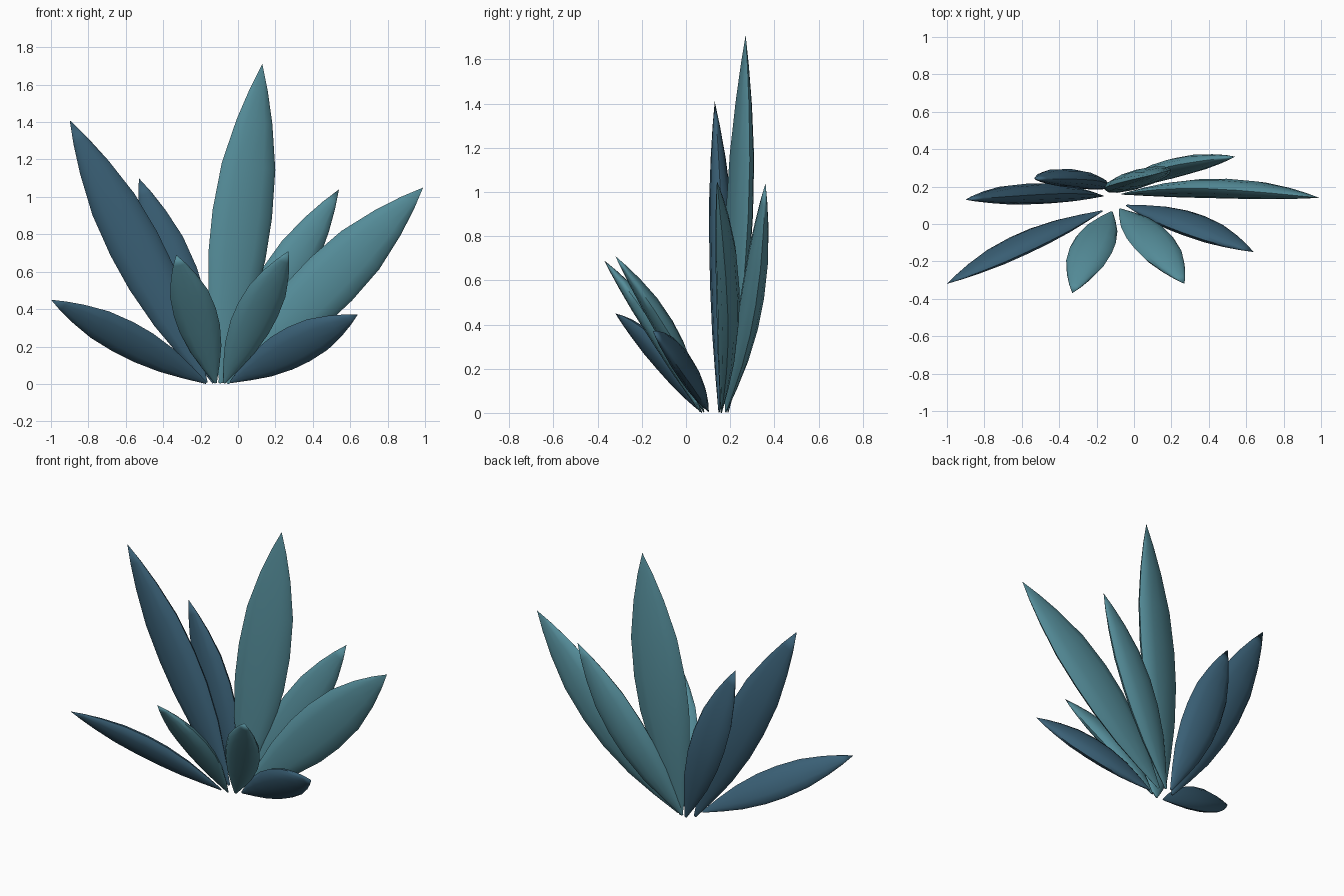
import bpy, bmesh, math
from mathutils import Vector

if "Cube" in bpy.data.objects:
    bpy.data.objects.remove(bpy.data.objects["Cube"])


def material(name, rgb):
    m = bpy.data.materials.new(name)
    m.diffuse_color = (*rgb, 1)
    m.use_nodes = True
    m.node_tree.nodes["Principled BSDF"].inputs["Base Color"].default_value = m.diffuse_color
    return m


TEAL = material("teal leaf", (0.09, 0.265, 0.32))
BLUE = material("dark blue leaf", (0.042, 0.116, 0.18))

# Half-width along the leaf: (position, share of full width)
OUTLINE = [(0, .06), (.12, .42), (.25, .75), (.4, .96), (.53, 1),
           (.68, .9), (.82, .6), (.92, .3)]
SIDES = 12  # points around the oval section


def leaf(name, mat, base, tip, width, normal, bow, flat=0.4):
    """Pointed, fleshy oval-section blade, arched along its normal."""
    base, tip = Vector(base), Vector(tip)
    d = (tip - base).normalized()
    n = Vector(normal)
    n = (n - d * n.dot(d)).normalized()
    w = n.cross(d)
    bm = bmesh.new()
    rings = []
    for t, f in OUTLINE:
        c = base.lerp(tip, t) + n * bow * math.sin(math.pi * t)
        ring = []
        for i in range(SIDES):
            a = 2 * math.pi * i / SIDES
            r = f * width / 2
            ring.append(bm.verts.new(c + w * (r * math.cos(a)) + n * (r * flat * math.sin(a))))
        rings.append(ring)
    for a, b in zip(rings, rings[1:]):
        for i in range(SIDES):
            j = (i + 1) % SIDES
            bm.faces.new((a[i], a[j], b[j], b[i]))
    point = bm.verts.new(tip)
    for i in range(SIDES):
        bm.faces.new((rings[-1][i], rings[-1][(i + 1) % SIDES], point))
    bm.faces.new(rings[0])
    bmesh.ops.recalc_face_normals(bm, faces=bm.faces)
    mesh = bpy.data.meshes.new(name)
    bm.to_mesh(mesh)
    bm.free()
    mesh.materials.append(mat)
    mesh.shade_smooth()
    mesh.set_sharp_from_angle(angle=math.radians(65))
    bpy.context.collection.objects.link(bpy.data.objects.new(name, mesh))


# Upright back fan
leaf("tall_centre_leaf", TEAL, (-.09, .18, .005), (.13, .27, 1.71), .33, (-.24, .97, 0), .015, .3)
leaf("tall_left_leaf", BLUE, (-.17, .15, .005), (-.90, .13, 1.41), .28, (0, 1, 0), .022)
leaf("back_left_leaf", BLUE, (-.13, .19, .005), (-.53, .24, 1.10), .25, (.08, 1, 0), .028)
leaf("back_right_leaf", TEAL, (-.10, .18, .005), (.54, .36, 1.04), .25, (-.1, 1, 0), .03)
leaf("wide_right_leaf", TEAL, (-.06, .16, .005), (.99, .14, 1.05), .32, (0, 1, 0), .04, .33)

# Lower front fan, leaning forward
leaf("low_left_leaf", BLUE, (-.17, .07, .005), (-1.0, -.32, .45), .20, (-.2, .85, .45), .025)
leaf("front_left_leaf", TEAL, (-.12, .065, .005), (-.33, -.37, .69), .23, (0, .82, .57), .03)
leaf("front_right_leaf", TEAL, (-.075, .08, .005), (.27, -.32, .71), .23, (0, .82, .57), .035)
leaf("low_right_leaf", BLUE, (-.04, .10, .01), (.64, -.15, .37), .23, (.1, .87, .42), .025)
